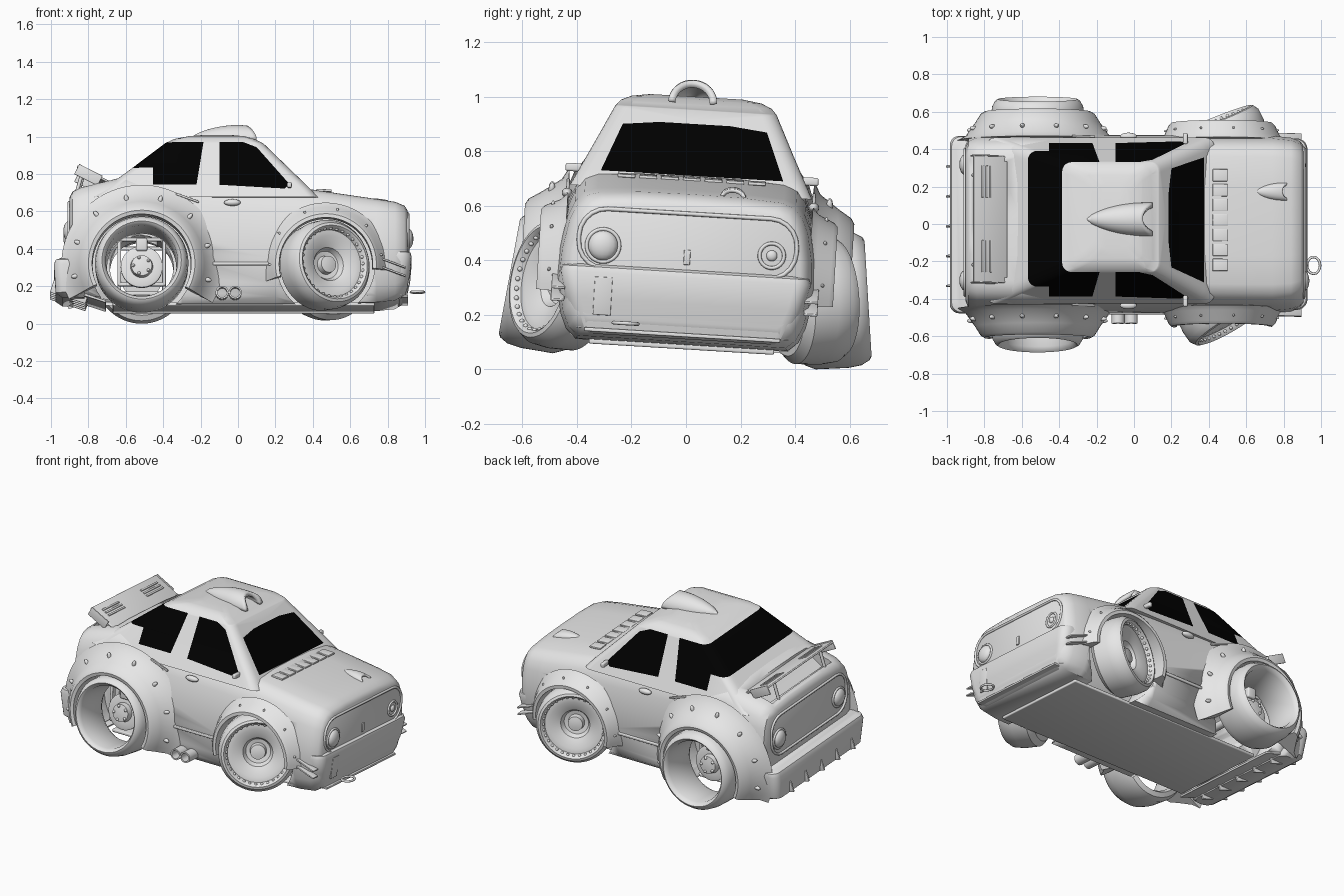
import bpy, bmesh, math
from math import sin, cos, pi, radians
from mathutils import Matrix, Vector

if "Cube" in bpy.data.objects:
    bpy.data.objects.remove(bpy.data.objects["Cube"])

def material(name, value):
    m = bpy.data.materials.new(name)
    m.use_nodes = True
    m.diffuse_color = (value, value, value, 1)
    m.node_tree.nodes["Principled BSDF"].inputs["Base Color"].default_value = m.diffuse_color
    return m

GREY, BLACK = material("light grey", 0.8), material("window black", 0.0)
PARTS = []
LEAN = Matrix.Translation((0, 0, 0.35)) @ Matrix.Rotation(radians(-3.5), 4, 'X') @ Matrix.Translation((0, 0, -0.35))
SIDES = (("right", -1), ("left", 1))

def finish(name, bm, mat=GREY, angle=35):
    bmesh.ops.recalc_face_normals(bm, faces=bm.faces[:])
    me = bpy.data.meshes.new(name)
    bm.to_mesh(me)
    bm.free()
    me.materials.append(mat)
    me.shade_smooth()
    me.set_sharp_from_angle(angle=radians(angle))
    ob = bpy.data.objects.new(name, me)
    bpy.context.collection.objects.link(ob)
    PARTS.append(ob)
    return ob

def skin(rings, caps=True, closed=True, loop=False):
    """Mesh joining a row of equal rings."""
    bm = bmesh.new()
    vs = [[bm.verts.new(p) for p in ring] for ring in rings]
    n = len(vs[0])
    pairs = list(zip(vs, vs[1:])) + ([(vs[-1], vs[0])] if loop else [])
    for a, b in pairs:
        for i in range(n if closed else n - 1):
            j = (i + 1) % n
            bm.faces.new((a[i], a[j], b[j], b[i]))
    if caps:
        bm.faces.new(vs[0])
        bm.faces.new(vs[-1])
    return bm

def lathe(name, profile, matrix, n=48, loop=False):
    """Turn (offset, radius) points around the local y axis."""
    rings = [[matrix @ Vector((r * cos(2 * pi * i / n), a, r * sin(2 * pi * i / n))) for i in range(n)]
             for a, r in profile]
    return finish(name, skin(rings, not loop, True, loop))

def box(name, centre, size, bevel=0.0, matrix=Matrix()):
    bm = bmesh.new()
    bmesh.ops.create_cube(bm, size=1, matrix=Matrix.Diagonal((*size, 1)))
    if bevel:
        bmesh.ops.bevel(bm, geom=bm.edges[:], offset=bevel, segments=3, affect='EDGES', profile=0.5)
    bm.transform(Matrix.Translation(centre) @ matrix)
    return finish(name, bm)

def ball(name, centre, size, matrix=Matrix()):
    bm = bmesh.new()
    bmesh.ops.create_uvsphere(bm, u_segments=16, v_segments=10, radius=1,
                              matrix=Matrix.Translation(centre) @ matrix @ Matrix.Diagonal((*size, 1)))
    return finish(name, bm)

def tube(name, points, radius, cyclic=False):
    cu = bpy.data.curves.new(name, 'CURVE')
    cu.dimensions, cu.bevel_depth, cu.bevel_resolution, cu.use_fill_caps = '3D', radius, 2, True
    sp = cu.splines.new('POLY')
    sp.points.add(len(points) - 1)
    for p, co in zip(sp.points, points):
        p.co = (*co, 1)
    sp.use_cyclic_u = cyclic
    cu.materials.append(GREY)
    ob = bpy.data.objects.new(name, cu)
    bpy.context.collection.objects.link(ob)
    PARTS.append(ob)

def round_rect(u0, u1, v0, v1, r, seg=5):
    pts = []
    for k, (u, v) in enumerate(((u1 - r, v1 - r), (u0 + r, v1 - r), (u0 + r, v0 + r), (u1 - r, v0 + r))):
        for i in range(seg + 1):
            t = pi / 2 * (k + i / seg)
            pts.append((u + r * cos(t), v + r * sin(t)))
    return pts

def stack(levels, r):
    """Rounded rings at (z, rear x, front x, half width)."""
    return skin([[(x, y, z) for x, y in round_rect(a, b, -w, w, r)] for z, a, b, w in levels])

# Lower body: sections (x, bottom, top, half width)
half = [(0, .82), (.06, .9), (.16, .95), (.38, 1), (.6, .985), (.8, .94), (.9, .89), (.97, .82), (1, .72)]
stations = [(-.9, .3, .655, .42), (-.885, .2, .685, .455), (-.84, .13, .707, .475), (-.6, .1, .765, .485),
            (-.3, .08, .735, .475), (.2, .08, .71, .475), (.4, .08, .695, .475), (.74, .09, .645, .475),
            (.84, .1, .63, .465), (.89, .13, .61, .445), (.907, .17, .585, .42)]
rings = []
for x, b, t, w in stations:
    right = [(x, -w * k, b + (t - b) * f) for f, k in half]
    crown = [(x, w * k, t + .012 * (1 - k * k)) for k in (-.4, 0, .4)]
    rings.append(right + crown + [(x, -y, z) for x, y, z in reversed(right)])
body = finish("lower_body", skin(rings), angle=40)

# Wheel wells and open boot
REAR, FRONT = (-.515, .285), (.47, .285)
def carve(cutter):
    cutter.hide_render = True
    mod = body.modifiers.new("opening", 'BOOLEAN')
    mod.operation, mod.object, mod.solver = 'DIFFERENCE', cutter, 'EXACT'
    bpy.context.view_layer.objects.active = body
    bpy.ops.object.modifier_apply(modifier=mod.name)
    PARTS.remove(cutter)
    bpy.data.objects.remove(cutter)
def hollow(centre, r, y0, y1):
    carve(lathe("well_cutter", [(y0, r), (y1, r)], Matrix.Translation((centre[0], 0, centre[1]))))
for s in (-1, 1):
    hollow(REAR, .275, s * .26, s * .8)
    hollow(FRONT, .262, s * .26, s * .8)
hollow(REAR, .17, -.4, .4)
carve(box("boot_cutter", (-.77, 0, .7), (.18, .62, .26)))

# Cabin with windows cut into it
bm = stack([(.65, -.79, .43, .445), (.7, -.715, .385, .42), (.81, -.57, .275, .365), (.95, -.39, .135, .297),
            (.973, -.345, .09, .277), (.99, -.27, .04, .238), (1.0, -.2, -.02, .17)], .05)
def cut(co, no):
    bmesh.ops.bisect_plane(bm, geom=bm.verts[:] + bm.edges[:] + bm.faces[:], plane_co=co, plane_no=no)
door_glass = [(-.1, .953), (.03, .953), (.1, .925), (.275, .722), (.25, .697), (-.1, .718)]
shield = [(-.335, .71), (-.265, .885), (-.13, .9), (.13, .9), (.265, .885), (.335, .71)]
for (x, z), (x2, z2) in zip(door_glass, door_glass[1:] + door_glass[:1]):
    cut((x, 0, z), (z - z2, 0, x2 - x))
for (y, z), (y2, z2) in zip(shield, shield[1:] + shield[:1]):
    cut((.3, y, z), (0, z - z2, y2 - y))
for x, z, nx, nz in ((-.185, .95, 1, -.16), (-.455, .8, 1, 0), (0, .812, 0, 1), (0, .72, 0, 1), (0, .953, 0, 1)):
    cut((x, 0, z), (nx, 0, nz))
def inside(p, poly):
    side = [(b[0] - a[0]) * (p[1] - a[1]) - (b[1] - a[1]) * (p[0] - a[0]) for a, b in zip(poly, poly[1:] + poly[:1])]
    return all(v < 0 for v in side)
bmesh.ops.recalc_face_normals(bm, faces=bm.faces[:])
for f in bm.faces:
    c = f.calc_center_median()
    door = abs(f.normal.y) > .75 and inside((c.x, c.z), door_glass)
    front = f.normal.x > .45 and inside((c.y, c.z), shield)
    rear = (c.x + .185) - .16 * (c.z - .95) < 0 and (.812 if c.x < -.455 else .72) < c.z < .953
    f.material_index = int(door or front or rear)
finish("cabin", bm, angle=30).data.materials.append(BLACK)

# Bolt-on arch flares with fixing pods
def flare(name, centre, profile, a0, a1, s, pods, size):
    rings = []
    for i in range(41):
        t = radians(a0 + (a1 - a0) * i / 40)
        rings.append([(centre[0] + r * cos(t), s * y, centre[1] + r * sin(t)) for r, y in profile])
    finish(name, skin(rings), angle=40)
    (r0, y0), (r1, y1) = profile[1], profile[2]
    for k in range(pods):
        t = radians(a0 + 15 + (a1 - a0 - 30) * k / (pods - 1))
        r = (r0 + r1) / 2
        ball(name + "_pod", (centre[0] + r * cos(t), s * (y0 + y1) / 2, centre[1] + r * sin(t)),
             (size, size * .5, size * .5), Matrix.Rotation(-t, 4, 'Y'))
rear_lip = [(.43, .45), (.385, .475), (.335, .545), (.305, .593), (.285, .605), (.265, .6), (.262, .44)]
front_lip = [(.335, .45), (.31, .475), (.285, .53), (.27, .545), (.25, .545), (.247, .44)]

# Wheels: open rear barrels, steered dished fronts
def wheel_matrix(centre, y, s, steer):
    m = Matrix.Translation((centre[0], s * y, centre[1])) @ Matrix.Rotation(radians(steer), 4, 'Z')
    m = m @ Matrix.Rotation(radians(7 * s), 4, 'X')
    return m @ Matrix.Rotation(pi, 4, 'Z') if s < 0 else m
for side, s in SIDES:
    flare(side + "_rear_flare", REAR, rear_lip, -28, 205, s, 8, .024)
    flare(side + "_front_flare", FRONT, front_lip, -5, 195, s, 6, .013)
    m = wheel_matrix(REAR, .532 + .013 * s, s, 0)
    lathe(side + "_rear_tyre", [(-.13, .2), (-.12, .23), (-.08, .248), (.04, .25), (.09, .243), (.12, .226), (.128, .212),
                                (.12, .203), (.1, .192), (-.1, .185)], m, 64, True)
    lathe(side + "_rear_disc", [(-.09, .112), (-.07, .112), (-.065, .1), (-.065, .06), (-.03, .055), (-.025, .02)], m)
    for k in range(5):
        t = 2 * pi * k / 5
        ball(side + "_rear_stud", m @ Vector((.045 * cos(t), -.03, .045 * sin(t))), (.009, .015, .009))
    box(side + "_rear_caliper", m @ Vector((0, -.07, .12)), (.06, .05, .07), .01)
    for u in (-.12, .12):
        box(side + "_hub_upright", (REAR[0] + u, s * .4, REAR[1] + .02), (.02, .03, .25), .004)
        box(side + "_hub_crossbar", (REAR[0], s * .4, REAR[1] + .02 + u), (.25, .03, .02), .004)
    m = wheel_matrix(FRONT, .467 + .01 * s, s, 26 - 4 * s)
    lathe(side + "_front_tyre", [(-.12, .15), (-.12, .2), (-.09, .232), (0, .24), (.06, .235), (.09, .215), (.095, .2),
                                 (.085, .19), (.06, .18), (.06, .15), (.03, .09), (.0, .075), (-.005, .05),
                                 (.03, .045), (.035, .02)], m, 64)
    for k in range(32):
        t = 2 * pi * k / 32
        ball(side + "_rim_bolt", m @ Vector((.187 * cos(t), .075, .187 * sin(t))), (.009, .009, .009))
lathe("rear_axle", [(-.43, .025), (.43, .025)], Matrix.Translation((REAR[0], 0, REAR[1])), 16)

# Bumpers, splitter, floor, diffuser
rake = Matrix.Rotation(radians(18), 4, 'Y')
finish("front_bumper", stack([(.11, .74, .865, .37), (.13, .74, .895, .4), (.24, .74, .92, .44),
                              (.335, .74, .928, .46), (.355, .74, .922, .455), (.365, .74, .905, .44)], .06))
box("front_splitter", (.81, 0, .125), (.2, .72, .014), .004)
box("floor_pan", (.03, 0, .083), (1.4, .68, .02), .006)
finish("rear_bumper", stack([(.115, -.94, -.82, .42), (.14, -.975, -.82, .45), (.29, -.985, -.82, .475),
                             (.315, -.975, -.82, .47), (.325, -.95, -.82, .45)], .05))
box("diffuser_panel", (-.82, 0, .13), (.24, .8, .014), .004, rake)
for k in range(5):
    box("diffuser_fin", (-.9, -.32 + .16 * k, .15), (.2, .012, .07), .003, rake)

# Nose and tail panels, lamps, badge plate, intake mesh plate, tow ring
for name, x, b, t, w in (("nose", .908, .35, .57, .4), ("tail", -.904, .37, .63, .39)):
    tube(name + "_panel_rim", [(x, y, z) for y, z in round_rect(-w, w, b, t, .1)], .008, True)
    for y in (-.31, .31):
        z = (b + t) / 2 - .025
        lamp = name == "tail" or y < 0
        r = .06 if lamp else .045
        tube(name + "_lamp_ring", [(x, y + r * cos(i * pi / 16), z + r * sin(i * pi / 16)) for i in range(32)], .007, True)
        ball(name + "_lamp" if lamp else "intake_core", (x, y, z), (.03, .055, .055) if lamp else (.012, .02, .02))
box("nose_badge_plate", (.908, 0, .41), (.012, .024, .055), .003)
box("intake_mesh_plate", (.918, -.3, .25), (.009, .065, .14), .002, Matrix.Rotation(radians(5), 4, 'Y'))
tube("tow_ring", [(.96 + .035 * cos(i * pi / 8), -.21 + .045 * sin(i * pi / 8), .155) for i in range(16)], .007, True)

# Air scoops on roof and bonnet
def scoop(name, x0, x1, y, hw, h, z0, z1):
    rings = []
    for i in range(17):
        f = i / 16
        g = max(.05, sin(pi / 2 * min(1, f * 1.15)) ** .6)
        arc = [pi * j / 16 for j in range(17)]
        rings.append([(x0 + (x1 - x0) * f * (1 - .15 * f * sin(t) ** 2), y + hw * g * cos(t),
                       z0 + (z1 - z0) * f + h * g * sin(t)) for t in arc])
    ob = finish(name, skin(rings, False, False))
    ob.modifiers.new("shell", 'SOLIDIFY').thickness = hw * .3
scoop("roof_scoop", -.25, .1, -.014, .09, .082, .99, .978)
scoop("bonnet_scoop", .65, .82, .155, .048, .035, .66, .636)
for k in range(7):
    box("bonnet_louvre", (.46, -.24 + .08 * k, .697), (.08, .065, .012), .003, Matrix.Rotation(radians(3), 4, 'Y'))

# Tail spoiler with vents and struts
slope = Matrix.Rotation(radians(27), 4, 'Y')
box("spoiler_blade", (-.765, 0, .775), (.21, .68, .012), .004, slope)
for s in (-1, 1):
    box("spoiler_end_plate", (-.8, s * .34, .775), (.14, .008, .06), .003, slope)
    tube("spoiler_strut", [(-.83, s * .24, .8), (-.87, s * .24, .66)], .01)
    for k in range(3):
        box("spoiler_vent", (-.81 + .022 * k, s * .2, .805 - .011 * k), (.012, .17, .012), .002, slope)

# Side details: mirrors, handles, strips, canards, exhausts
for side, s in SIDES:
    tube(side + "_mirror_stalk", [(.27, s * .38, .71), (.275, s * .43, .715)], .01)
    box(side + "_mirror", (.275, s * .435, .715), (.025, .06, .03), .008)
    ball(side + "_door_handle", (-.03, s * .453, .62), (.045, .02, .018))
    box(side + "_side_strip", (.03, s * .474, .292), (.33, .014, .018), .005)
    box(side + "_quarter_vent", (-.27, s * .452, .645), (.13, .012, .012), .003, Matrix.Rotation(radians(20), 4, 'Y'))
    for z in (.25, .295):
        box(side + "_canard", (.83, s * .465, z), (.14, .05, .01), .003, Matrix.Rotation(radians(20), 4, 'Y'))
for x in (-.085, -.015):
    lathe("exhaust_pipe", [(-.52, .035), (-.3, .035), (-.3, .026), (-.52, .026)],
          Matrix.Translation((x, 0, .135)), 24, True)

# Whole car leans onto its left side
for ob in PARTS:
    ob.matrix_world = LEAN
